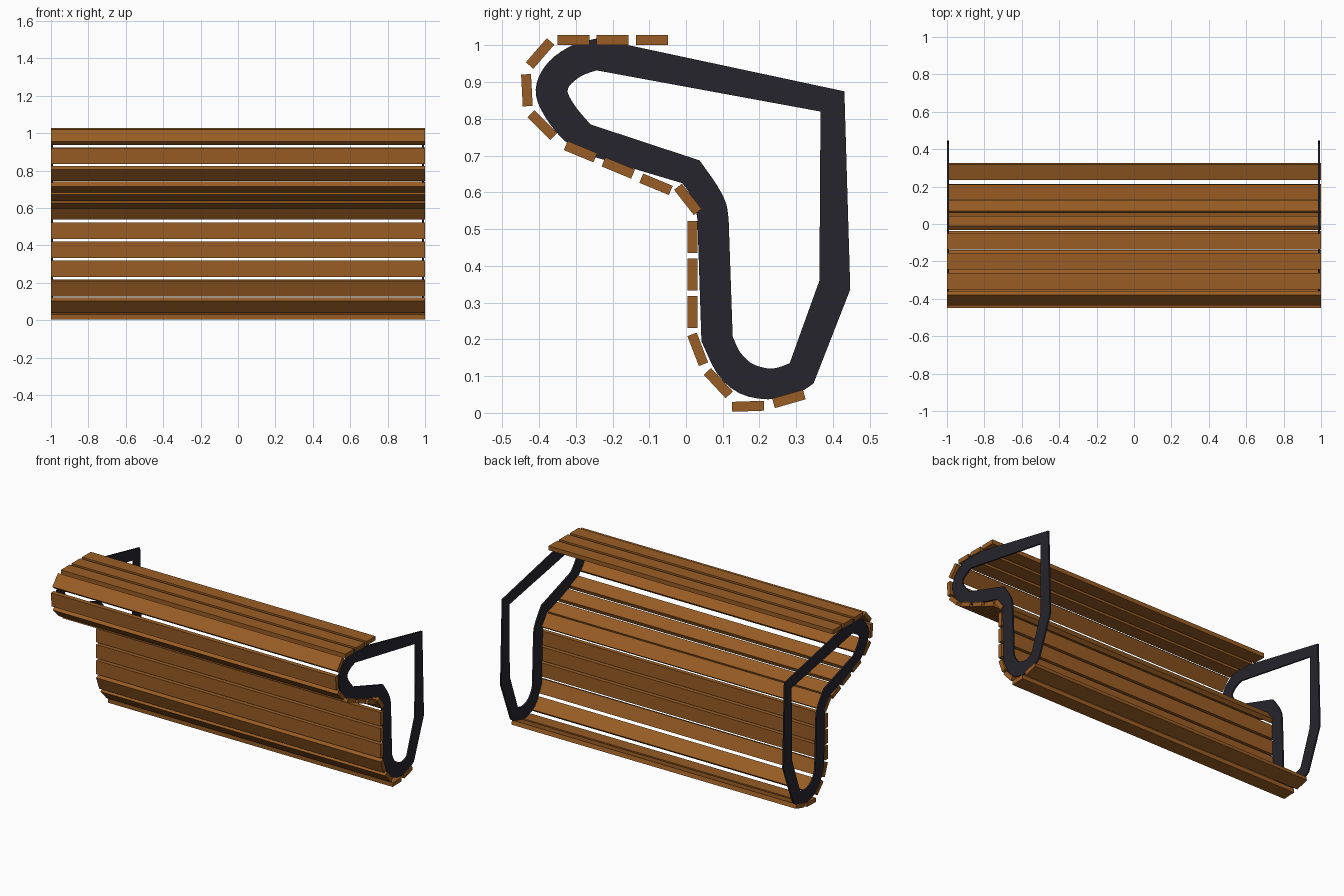
import bpy, bmesh
from math import radians
from mathutils import Vector, Matrix

if "Cube" in bpy.data.objects:
    bpy.data.objects.remove(bpy.data.objects["Cube"])


def material(name, rgb):
    m = bpy.data.materials.new(name)
    m.diffuse_color = (*rgb, 1)
    m.use_nodes = True
    m.node_tree.nodes["Principled BSDF"].inputs["Base Color"].default_value = m.diffuse_color
    return m


wood = material("wood", (0.32, 0.11, 0.018))
metal = material("dark_metal", (0.02, 0.018, 0.026))


def add_object(name, bm, mat):
    bmesh.ops.recalc_face_normals(bm, faces=bm.faces)
    me = bpy.data.meshes.new(name)
    bm.to_mesh(me)
    bm.free()
    me.materials.append(mat)
    ob = bpy.data.objects.new(name, me)
    bpy.context.collection.objects.link(ob)
    return ob


# Wooden slats: centre y, centre z, tilt in degrees
def slat(name, y, z, tilt):
    bm = bmesh.new()
    bmesh.ops.create_cube(bm, size=1)
    bmesh.ops.scale(bm, vec=(2.0, 0.087, 0.027), verts=bm.verts)
    bmesh.ops.transform(bm, verts=bm.verts, matrix=Matrix.Translation((0, y, z))
                        @ Matrix.Rotation(radians(tilt), 4, 'X'))
    add_object(name, bm, wood)


for i in range(3):
    slat(f"backrest_top_slat_{i}", -0.306 + 0.1065 * i, 1.015, 0)
    slat(f"middle_slat_{i}", -0.287 + 0.1027 * i, 0.711 - 0.0445 * i, -22.5)
    slat(f"upright_slat_{i}", 0.018, 0.478 - 0.1015 * i, 90)
for i, s in enumerate([(-0.397, 0.978, 49), (-0.433, 0.878, 93), (-0.391, 0.783, -45),
                       (0.005, 0.581, -52), (0.032, 0.173, -69), (0.088, 0.081, -47),
                       (0.169, 0.018, 2), (0.280, 0.038, 16)]):
    slat(f"curved_slat_{i}", *s)

# Side frame: rounded runs of (outer y, outer z, inner y, inner z)
corners = [(0.431, 0.875, 0.366, 0.820), (0.447, 0.336, 0.363, 0.360)]
bottom = [(0.347, 0.080, 0.282, 0.135), (0.295, 0.048, 0.252, 0.124), (0.222, 0.037, 0.222, 0.121),
          (0.146, 0.053, 0.178, 0.135), (0.086, 0.105, 0.146, 0.167), (0.042, 0.195, 0.127, 0.208)]
elbow = [(0.031, 0.527, 0.116, 0.527), (0.024, 0.567, 0.109, 0.570),
         (0.008, 0.600, 0.084, 0.620), (-0.010, 0.625, 0.037, 0.687)]
top = [(-0.298, 0.711, -0.260, 0.785), (-0.355, 0.766, -0.296, 0.827), (-0.397, 0.830, -0.317, 0.860),
       (-0.409, 0.880, -0.322, 0.878), (-0.393, 0.929, -0.313, 0.895), (-0.358, 0.970, -0.288, 0.915),
       (-0.303, 1.003, -0.265, 0.925), (-0.243, 1.019, -0.243, 0.932)]


def smooth(run, steps=3):
    p = [Vector(r) for r in run]
    p = [2 * p[0] - p[1]] + p + [2 * p[-1] - p[-2]]
    out = []
    for a, b, c, d in zip(p, p[1:], p[2:], p[3:]):
        for k in range(steps):
            t = k / steps
            out.append(0.5 * (2 * b + (c - a) * t + (2 * a - 5 * b + 4 * c - d) * t**2
                              + (3 * b - a - 3 * c + d) * t**3))
    return out + [p[-2]]


outline = corners + smooth(bottom) + smooth(elbow) + smooth(top)


def side_frame(name, x0, x1):
    bm = bmesh.new()
    rings = [[bm.verts.new(co) for co in ((x0, a, b), (x1, a, b), (x1, c, d), (x0, c, d))]
             for a, b, c, d in outline]
    for r, s in zip(rings, rings[1:] + rings[:1]):
        for k in range(4):
            j = (k + 1) % 4
            bm.faces.new((r[k], r[j], s[j], s[k]))
    ob = add_object(name, bm, metal)
    bpy.context.view_layer.objects.active = ob
    ob.select_set(True)
    bpy.ops.object.shade_smooth_by_angle(angle=radians(30))
    ob.select_set(False)


side_frame("left_side_frame", -0.999, -0.989)
side_frame("right_side_frame", 0.984, 0.994)
